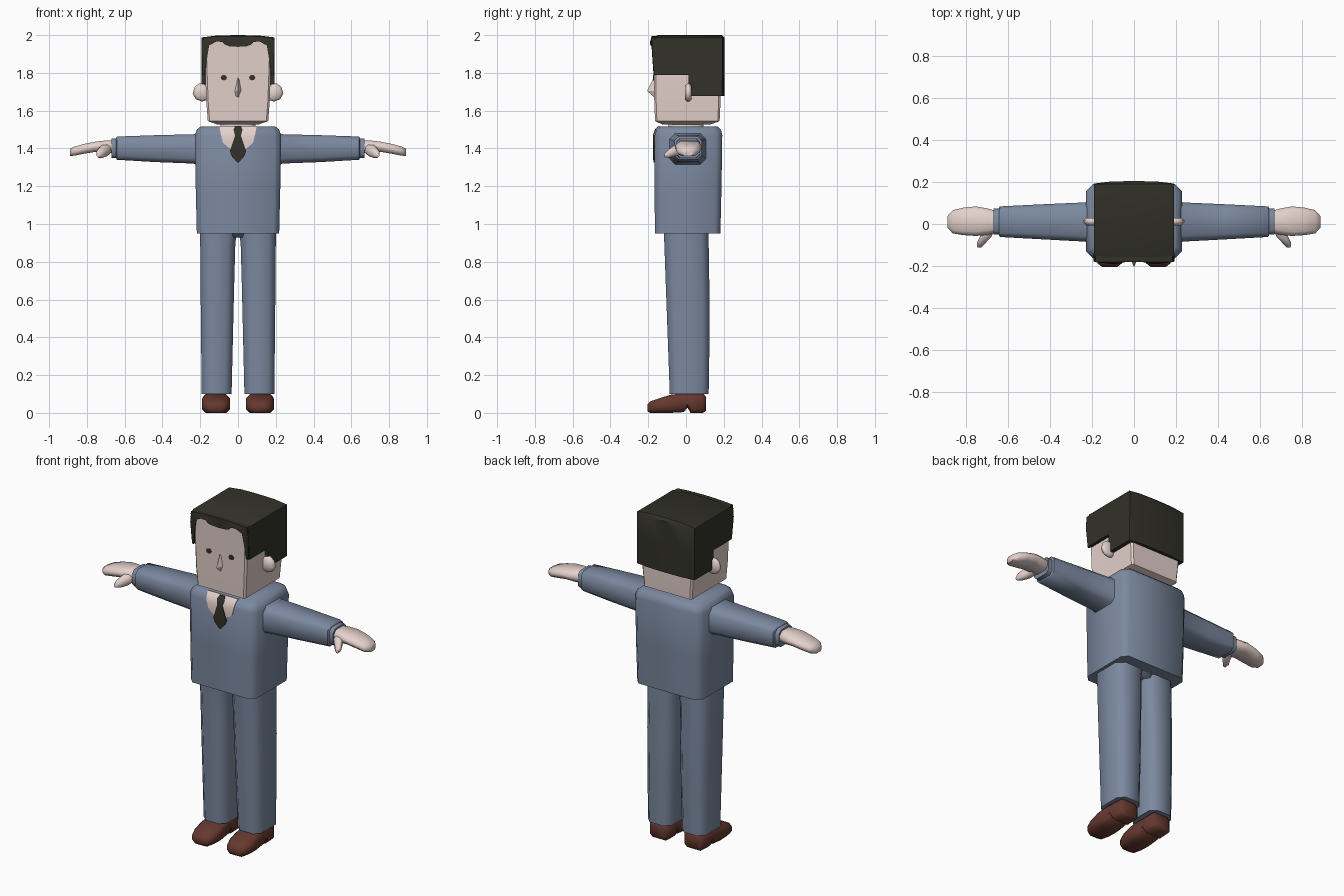
import bpy, bmesh, math


def material(name, rgb):
    m = bpy.data.materials.new(name)
    m.diffuse_color = (*rgb, 1.0)
    return m


SUIT = material("slate_blue_cloth", (0.20, 0.25, 0.35))
SKIN = material("pale_skin", (0.78, 0.64, 0.60))
DARK = material("dark_hair", (0.032, 0.031, 0.022))
SHOE = material("brown_leather", (0.13, 0.040, 0.028))


def loft(name, rings, mat, mirror=False, angle=50):
    """Bridge closed rings of 3D points, cap both ends."""
    bm = bmesh.new()
    loops = [[bm.verts.new(p) for p in r] for r in rings]
    for a, b in zip(loops, loops[1:]):
        for i in range(len(a)):
            j = (i + 1) % len(a)
            bm.faces.new((a[i], a[j], b[j], b[i]))
    bm.faces.new(loops[0])
    bm.faces.new(loops[-1])
    bmesh.ops.recalc_face_normals(bm, faces=bm.faces)
    me = bpy.data.meshes.new(name)
    bm.to_mesh(me)
    bm.free()
    me.materials.append(mat)
    ob = bpy.data.objects.new(name, me)
    bpy.context.collection.objects.link(ob)
    bpy.ops.object.select_all(action='DESELECT')
    ob.select_set(True)
    bpy.context.view_layer.objects.active = ob
    bpy.ops.object.shade_smooth_by_angle(angle=math.radians(angle))
    if mirror:
        ob.modifiers.new("mirror", 'MIRROR').use_mirror_merge = False
    return ob


def place(axis, t, pts):
    """Put 2D points on the plane axis = t."""
    if axis == 'x':
        return [(t, a, b) for a, b in pts]
    if axis == 'y':
        return [(a, t, b) for a, b in pts]
    return [(a, b, t) for a, b in pts]


def box_ring(axis, t, a0, a1, b0, b1, c):
    """Rectangle with chamfered corners."""
    return place(axis, t, [(a0 + c, b0), (a1 - c, b0), (a1, b0 + c), (a1, b1 - c),
                           (a1 - c, b1), (a0 + c, b1), (a0, b1 - c), (a0, b0 + c)])


def tube(name, axis, rows, mat, mirror=False, angle=50):
    return loft(name, [box_ring(axis, *r) for r in rows], mat, mirror, angle)


def front_strip(name, rows, depth, mat):
    """Thin plate on the front, rows of (z, y, half width)."""
    return loft(name, [[(-w, y, z), (w, y, z), (w, y + depth, z), (-w, y + depth, z)]
                       for z, y, w in rows], mat, angle=30)


# Jacket body
tube("jacket", 'z', [
    (0.950, -0.218, 0.218, -0.165, 0.182, 0.030),
    (1.200, -0.224, 0.224, -0.166, 0.188, 0.032),
    (1.470, -0.228, 0.228, -0.166, 0.192, 0.034),
    (1.500, -0.218, 0.218, -0.156, 0.185, 0.034),
    (1.516, -0.198, 0.198, -0.140, 0.168, 0.034)], SUIT)

# Sleeves with a flared shoulder and an inset cuff
tube("sleeve", 'x', [
    (0.200, -0.095, 0.115, 1.305, 1.490, 0.030),
    (0.235, -0.084, 0.103, 1.320, 1.475, 0.028),
    (0.440, -0.073, 0.094, 1.328, 1.470, 0.026),
    (0.640, -0.062, 0.084, 1.340, 1.463, 0.022),
    (0.645, -0.055, 0.077, 1.346, 1.457, 0.020)], SUIT, True)
tube("cuff", 'x', [
    (0.630, -0.051, 0.073, 1.347, 1.455, 0.020),
    (0.670, -0.051, 0.073, 1.350, 1.452, 0.020)], SUIT, True)

# Mitten hands and thumbs
tube("hand", 'x', [
    (0.655, -0.040, 0.062, 1.375, 1.443, 0.020),
    (0.700, -0.052, 0.074, 1.375, 1.442, 0.022),
    (0.755, -0.057, 0.084, 1.382, 1.436, 0.020),
    (0.815, -0.053, 0.078, 1.372, 1.424, 0.018),
    (0.865, -0.045, 0.066, 1.362, 1.410, 0.016),
    (0.890, -0.018, 0.038, 1.360, 1.398, 0.010)], SKIN, True, 60)
tube("thumb", 'y', [
    (-0.020, 0.665, 0.720, 1.370, 1.425, 0.015),
    (-0.060, 0.680, 0.735, 1.358, 1.418, 0.014),
    (-0.090, 0.708, 0.750, 1.350, 1.396, 0.012),
    (-0.113, 0.730, 0.748, 1.354, 1.374, 0.005)], SKIN, True, 60)

# Trousers
tube("trouser_leg", 'z', [
    (0.100, 0.034, 0.192, -0.086, 0.120, 0.034),
    (0.350, 0.028, 0.195, -0.095, 0.124, 0.036),
    (0.650, 0.021, 0.198, -0.106, 0.124, 0.038),
    (0.900, 0.014, 0.200, -0.115, 0.120, 0.040),
    (0.960, 0.003, 0.200, -0.117, 0.118, 0.040)], SUIT, True)
tube("trouser_seat", 'z', [
    (0.928, -0.05, 0.05, -0.09, 0.10, 0.02),
    (0.960, -0.10, 0.10, -0.11, 0.115, 0.02)], SUIT)

# Shoes with a notch in front of the heel
tube("shoe", 'y', [
    (0.106, 0.070, 0.160, 0.010, 0.085, 0.015),
    (0.090, 0.052, 0.178, 0.000, 0.104, 0.018),
    (0.024, 0.050, 0.182, 0.000, 0.104, 0.018),
    (0.008, 0.052, 0.182, 0.028, 0.104, 0.018),
    (-0.012, 0.050, 0.184, 0.004, 0.104, 0.018),
    (-0.080, 0.042, 0.190, 0.000, 0.096, 0.020),
    (-0.140, 0.042, 0.190, 0.000, 0.078, 0.022),
    (-0.188, 0.058, 0.174, 0.000, 0.062, 0.018),
    (-0.205, 0.080, 0.152, 0.008, 0.046, 0.012)], SHOE, True)

# Shirt opening and tie, following the slope of the jacket front
front_strip("shirt_front", [
    (1.520, -0.143, 0.100), (1.502, -0.160, 0.096), (1.470, -0.170, 0.090),
    (1.430, -0.170, 0.080), (1.375, -0.170, 0.015)], 0.008, SKIN)
front_strip("tie", [
    (1.518, -0.149, 0.016), (1.500, -0.165, 0.024), (1.468, -0.175, 0.016),
    (1.385, -0.175, 0.043), (1.357, -0.175, 0.032), (1.325, -0.172, 0.004)], 0.008, DARK)

# Neck and head
tube("neck", 'z', [
    (1.480, -0.095, 0.095, -0.095, 0.095, 0.030),
    (1.560, -0.090, 0.090, -0.090, 0.090, 0.030)], SKIN)
tube("head", 'z', [
    (1.527, -0.110, 0.110, -0.125, 0.130, 0.015),
    (1.545, -0.160, 0.160, -0.164, 0.178, 0.010),
    (1.650, -0.168, 0.168, -0.168, 0.183, 0.010),
    (1.790, -0.173, 0.173, -0.170, 0.183, 0.010),
    (1.975, -0.173, 0.173, -0.178, 0.183, 0.010)], SKIN, angle=40)

# Nose wedge
loft("nose", [
    [(-0.008, -0.165, 1.77), (0.008, -0.165, 1.77), (0.0, -0.172, 1.772)],
    [(-0.018, -0.165, 1.705), (0.018, -0.165, 1.705), (0.0, -0.206, 1.705)],
    [(-0.014, -0.165, 1.675), (0.014, -0.165, 1.675), (0.0, -0.170, 1.673)]], SKIN, angle=30)

# Eyes
eye = [(0.075 + 0.017 * math.cos(k * math.pi / 4), 1.775 + 0.015 * math.sin(k * math.pi / 4))
       for k in range(8)]
loft("eye", [place('y', y, eye) for y in (-0.168, -0.174)], DARK, True)

# Ears
ear = [(0.155, 1.735), (0.205, 1.745), (0.230, 1.725), (0.240, 1.690),
       (0.222, 1.660), (0.190, 1.648), (0.155, 1.660)]
ear_mid = [(0.195 + (x - 0.195) * 0.75, 1.697 + (z - 1.697) * 0.75) for x, z in ear]
loft("ear", [place('y', -0.006, ear_mid), place('y', 0.008, ear),
             place('y', 0.018, ear), place('y', 0.028, ear_mid)], SKIN, True, 60)

# Hair cap: side profile swept across, slightly crowned in the middle
def hair_profile(x, drop):
    pts = [(-0.160, 1.79), (0.012, 1.79), (0.012, 1.677), (0.203 - drop, 1.677),
           (0.205 - drop, 1.85), (0.205 - drop, 1.985 - drop), (0.190, 2.0 - drop),
           (-0.150, 2.0 - drop), (-0.176, 1.985 - drop)]
    return place('x', x, pts)


loft("hair_cap", [hair_profile(x, d) for x, d in
     ((-0.192, 0.012), (-0.11, 0.002), (0.0, 0.0), (0.11, 0.002), (0.192, 0.012))], DARK, angle=40)

# Hair fringe framing the face: sideburn strips and a scalloped front edge
fringe = [(0.0, 1.938), (0.045, 1.940), (0.070, 1.950), (0.082, 1.964), (0.115, 1.966),
          (0.153, 1.945), (0.160, 1.900), (0.176, 1.790)]
outer = [(0.0, 1.996), (0.045, 1.995), (0.070, 1.995), (0.082, 1.994), (0.115, 1.993),
         (0.185, 1.988), (0.193, 1.920), (0.187, 1.790)]
rows = []
for (xi, zi), (xo, zo) in zip(fringe, outer):
    yi = -0.172 - 0.07 * (zi - 1.79) - (0.006 if 0.05 < xi < 0.12 else 0)
    yo = -0.170 - 0.07 * (min(zo, 1.96) - 1.79)
    rows.append([(xi, yi, zi), (xo, yo, zo), (xo, -0.14, zo), (xi, -0.14, zi)])
loft("hair_fringe", rows, DARK, True, 40)
